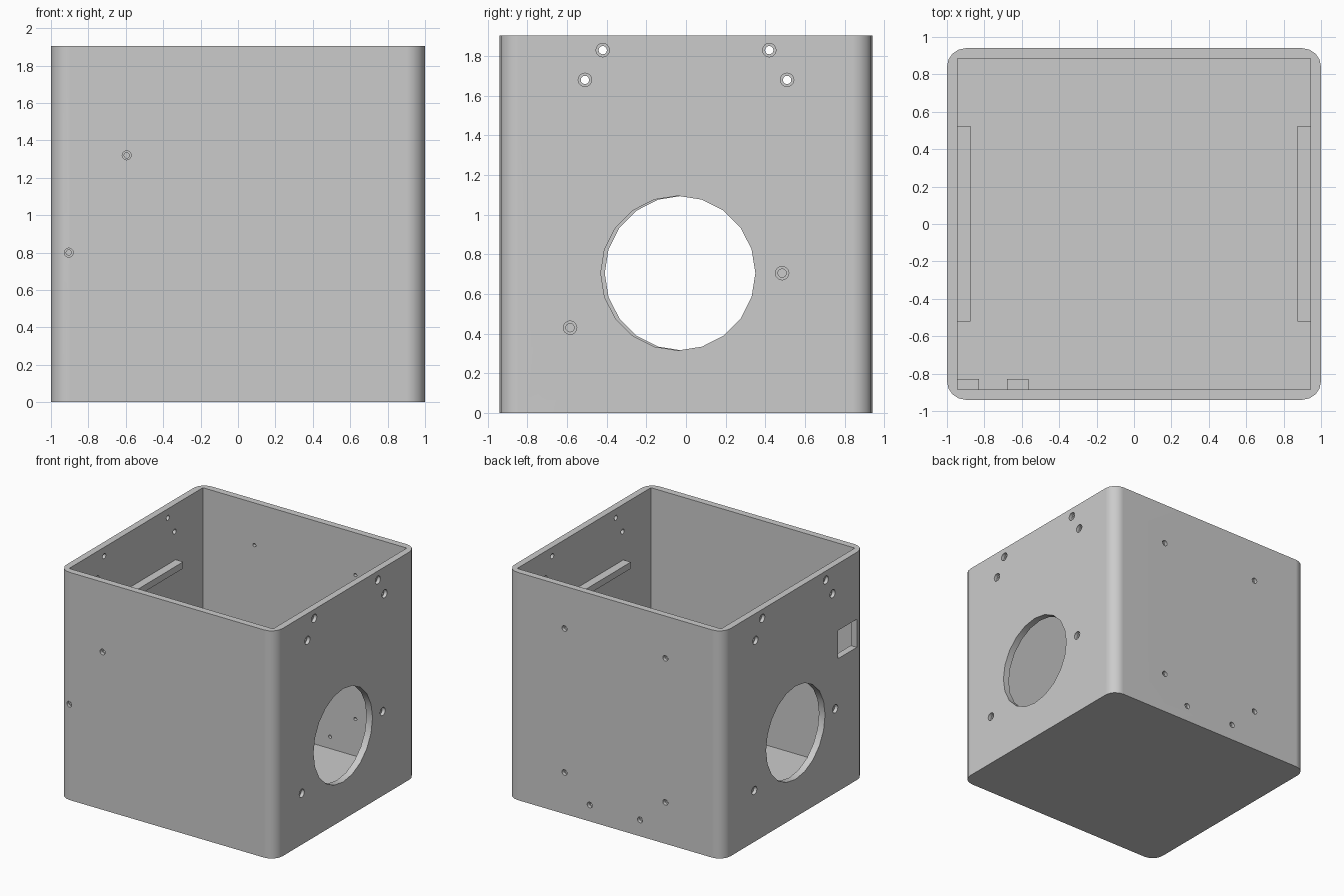
import bpy, bmesh, math
from mathutils import Matrix, Vector

if "Cube" in bpy.data.objects:
    bpy.data.objects.remove(bpy.data.objects["Cube"], do_unlink=True)

grey = bpy.data.materials.new("plain grey")
grey.use_nodes = True
GREY = (0.6, 0.6, 0.6, 1)
grey.diffuse_color = GREY
grey.node_tree.nodes["Principled BSDF"].inputs["Base Color"].default_value = GREY

HX, HY, H = 1.0, 0.94, 1.905      # half width, half depth, height
WALL, FLOOR = 0.056, 0.037
IX, IY = HX - WALL, HY - WALL     # inner half sizes


def add_box(bm, lo, hi):
    lo, hi = Vector(lo), Vector(hi)
    m = Matrix.Translation((lo + hi) / 2) @ Matrix.Diagonal((*(hi - lo), 1))
    return bmesh.ops.create_cube(bm, size=1, matrix=m)["verts"]


def add_drill(bm, axis, pos, radius, length, sides=16):
    turn = Matrix.Rotation(math.pi / 2, 4, "Y" if axis == "x" else "X")
    bmesh.ops.create_cone(bm, cap_ends=True, segments=sides, radius1=radius, radius2=radius,
                          depth=length, matrix=Matrix.Translation(pos) @ turn)


def make(name, bm):
    mesh = bpy.data.meshes.new(name)
    bm.to_mesh(mesh)
    bm.free()
    mesh.materials.append(grey)
    obj = bpy.data.objects.new(name, mesh)
    bpy.context.collection.objects.link(obj)
    return obj


def select(obj):
    bpy.ops.object.select_all(action="DESELECT")
    obj.select_set(True)
    bpy.context.view_layer.objects.active = obj


def cut(obj, cutter):
    mod = obj.modifiers.new("cut", "BOOLEAN")
    mod.operation, mod.solver, mod.object = "DIFFERENCE", "EXACT", cutter
    select(obj)
    bpy.ops.object.modifier_apply(modifier=mod.name)


# Rounded outer block
bm = bmesh.new()
add_box(bm, (-HX, -HY, 0), (HX, HY, H))
upright = [e for e in bm.edges if abs(e.verts[0].co.z - e.verts[1].co.z) > 1]
bmesh.ops.bevel(bm, geom=upright, offset=0.1, segments=4, profile=0.5, affect="EDGES")
shell = make("box_shell", bm)

# Cavity
bm = bmesh.new()
add_box(bm, (-IX, -IY, FLOOR), (IX, IY, H + 0.2))
cavity = make("cavity_cutter", bm)

# Through holes and their wider outer recesses
through, recess = bmesh.new(), bmesh.new()


def screw_hole(axis, pos, inner, outer):
    add_drill(through, axis, pos, inner, 0.3)
    add_drill(recess, axis, pos, outer, WALL)


for side in (-1, 1):
    x = side * HX
    centre = -0.03 - 0.01 * side
    add_drill(through, "x", (x, centre, 0.705), 0.39, 0.3, 20)
    side_holes = [(-0.42, 1.83), (0.42, 1.83), (-0.51, 1.68), (0.51, 1.68),
                  (centre + side * 0.525, 0.705), (centre - side * 0.545, 0.43)]
    for y, z in side_holes:
        screw_hole("x", (x, y, z), 0.021, 0.034)
    for bx, bz in [(0.467, 1.552), (0.467, 0.347), (0.233, 0.137)]:
        screw_hole("y", (side * bx, HY, bz), 0.014, 0.024)

front_holes = [(-0.905, 0.80), (-0.595, 1.32)]
for fx, fz in front_holes:
    screw_hole("y", (fx, -HY, fz), 0.014, 0.024)

# Connector window in the right wall
add_box(through, (-HX - 0.1, -0.83, 1.11), (-IX + 0.02, -0.58, 1.345))

through = make("through_cutter", through)
recess = make("recess_cutter", recess)
for cutter in (cavity, through, recess):
    cut(shell, cutter)

# Mounting blocks inside the front wall
for name, x0, (fx, fz) in zip(("lower_block", "upper_block"), (-IX, -0.68), front_holes):
    bm = bmesh.new()
    add_box(bm, (x0, -IY, fz - 0.057), (x0 + 0.115, -0.83, fz + 0.057))
    cut(make(name, bm), through)

# Ledges along the side walls
for name, side in (("left_ledge", 1), ("right_ledge", -1)):
    bm = bmesh.new()
    xs = sorted((side * IX, side * 0.875))
    add_box(bm, (xs[0], -0.52, 1.385), (xs[1], 0.525, 1.44))
    make(name, bm)

for cutter in (cavity, through, recess):
    bpy.data.objects.remove(cutter, do_unlink=True)

# Smooth corners, flat walls
select(shell)
bpy.ops.object.shade_smooth_by_angle(angle=math.radians(35))
shell.modifiers.new("even_normals", "WEIGHTED_NORMAL").keep_sharp = True
